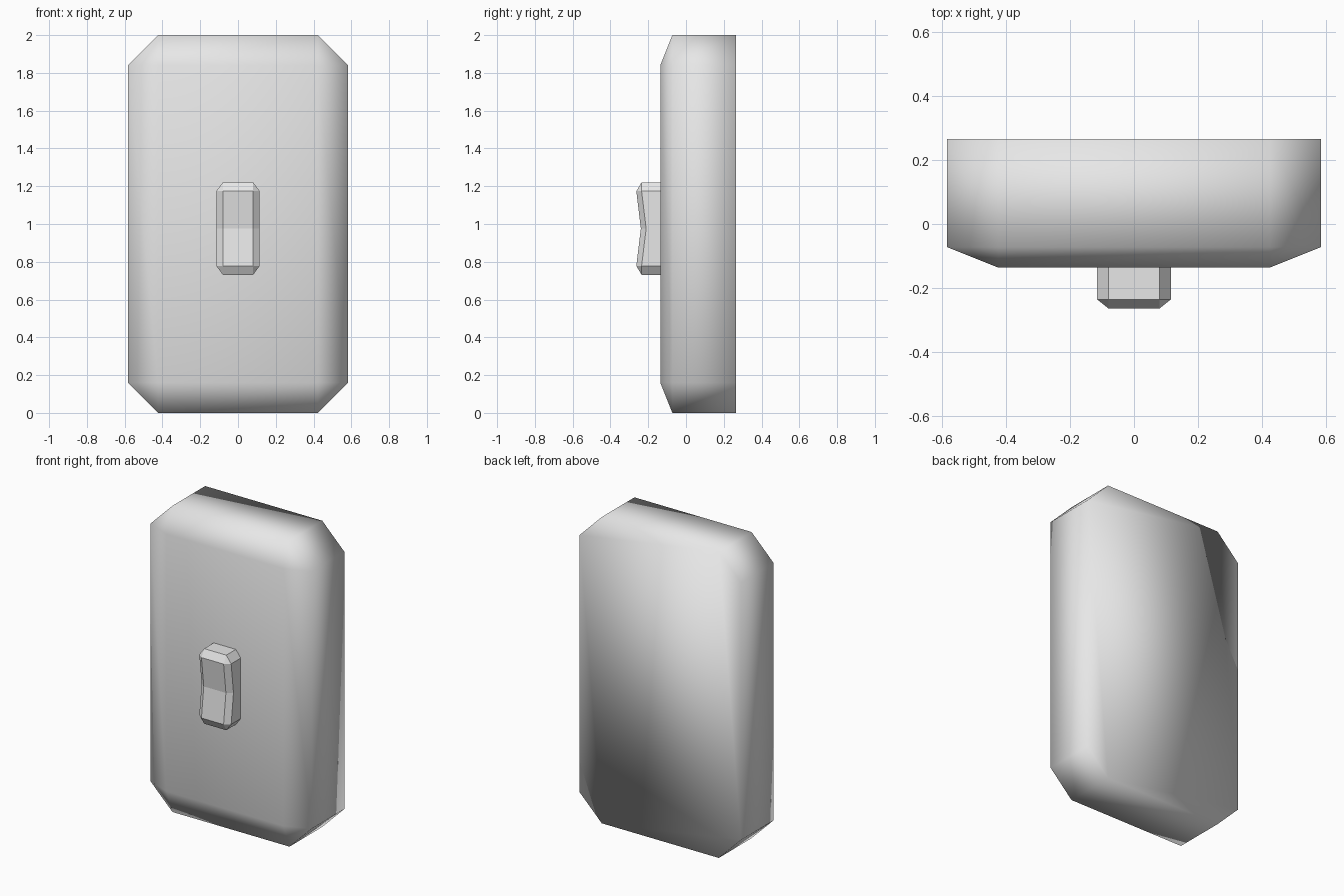
import bpy
import bmesh
from mathutils import Vector

cube = bpy.data.objects.get("Cube")
if cube:
    bpy.data.objects.remove(cube, do_unlink=True)


def make_material(name, color):
    mat = bpy.data.materials.new(name)
    mat.use_nodes = True
    mat.diffuse_color = color
    mat.node_tree.nodes["Principled BSDF"].inputs["Base Color"].default_value = color
    return mat


def chamfered_box(name, low, high, chamfer, depth_chamfer, mat, smooth=False, dip=0):
    """Box chamfered everywhere except around its flat back, with an optional dip across the front."""
    low, high = Vector(low), Vector(high)
    size, mid = high - low, (low + high) / 2
    stretch = chamfer / depth_chamfer
    bm = bmesh.new()
    bmesh.ops.create_cube(bm, size=1)
    bmesh.ops.scale(bm, vec=(size.x, size.y * stretch, size.z), verts=bm.verts)
    # chamfer every edge that touches the front
    edges = [e for e in bm.edges if any(v.co.y < 0 for v in e.verts)]
    bmesh.ops.bevel(bm, geom=edges, offset=chamfer, offset_type='OFFSET',
                    segments=1, profile=0.5, affect='EDGES')
    bmesh.ops.scale(bm, vec=(1, 1 / stretch, 1), verts=bm.verts)
    if dip:
        # crease across the middle, pushed in at the front
        bmesh.ops.bisect_plane(bm, geom=bm.verts[:] + bm.edges[:] + bm.faces[:],
                               plane_co=(0, 0, 0), plane_no=(0, 0, 1))
        for v in bm.verts:
            if abs(v.co.z) < 0.001 and v.co.y < 0:
                v.co.y += dip
    bmesh.ops.translate(bm, vec=mid, verts=bm.verts)
    bmesh.ops.recalc_face_normals(bm, faces=bm.faces)
    for f in bm.faces:
        f.smooth = smooth
    mesh = bpy.data.meshes.new(name)
    bm.to_mesh(mesh)
    bm.free()
    mesh.materials.append(mat)
    obj = bpy.data.objects.new(name, mesh)
    bpy.context.collection.objects.link(obj)
    return obj


grey = make_material("light grey", (0.8, 0.8, 0.8, 1))

# wall plate, softly shaded
chamfered_box("wall_plate", (-0.583, -0.136, 0), (0.583, 0.265, 2),
              0.16, 0.064, grey, smooth=True)

# rocker switch, faceted
chamfered_box("rocker_switch", (-0.115, -0.263, 0.731), (0.115, -0.12, 1.221),
              0.0475, 0.028, grey, dip=0.024).data.transform
# narrow the switch chamfer across its width
switch = bpy.data.objects["rocker_switch"]
for v in switch.data.vertices:
    if abs(v.co.x) < 0.1:
        v.co.x = 0.08 if v.co.x > 0 else -0.08
